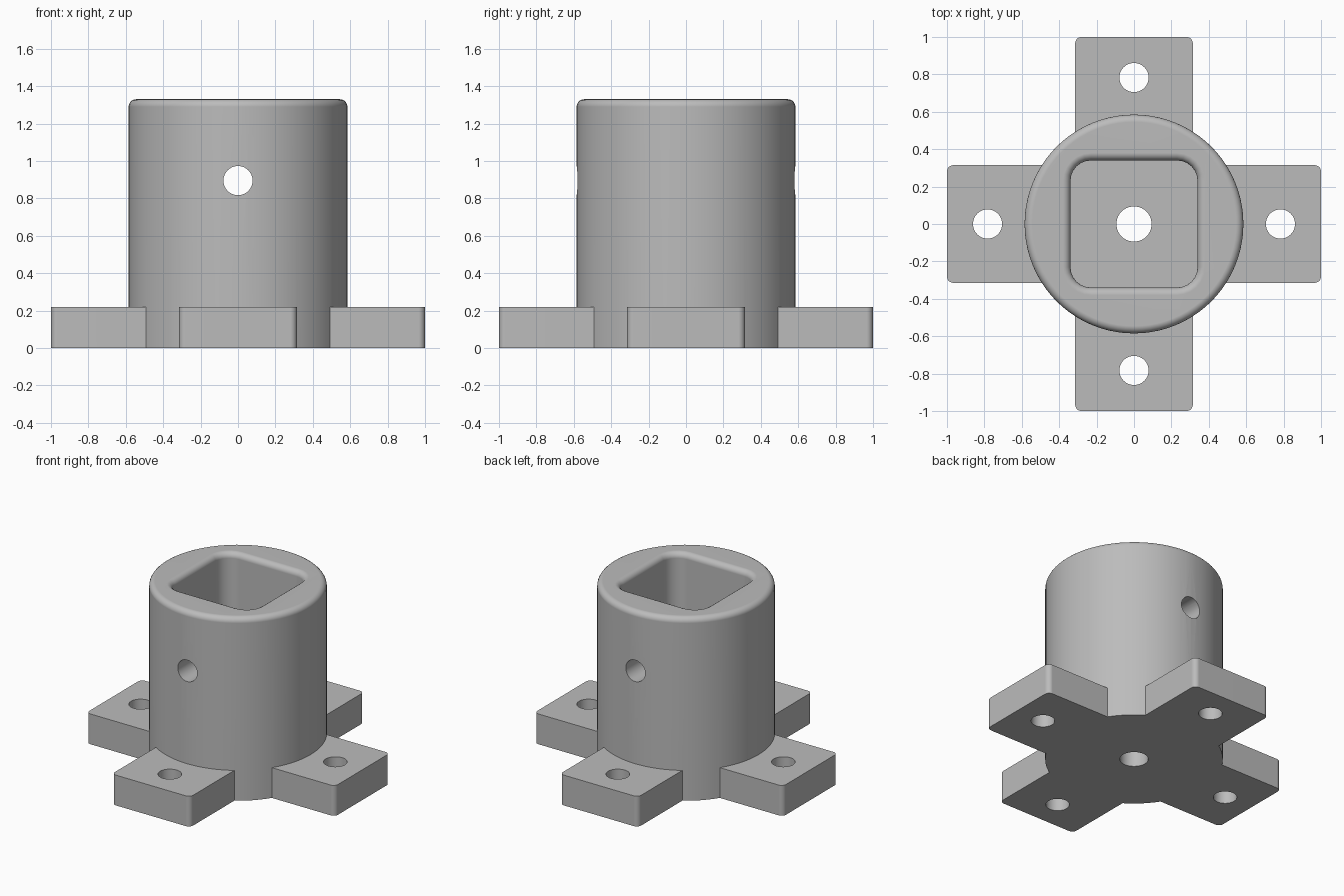
import bpy, bmesh, math
from mathutils import Matrix

HEIGHT, RADIUS, FLANGE = 1.33, 0.585, 0.22

if "Cube" in bpy.data.objects:
    bpy.data.objects.remove(bpy.data.objects["Cube"], do_unlink=True)

grey = bpy.data.materials.new("plain grey")
grey.use_nodes = True
grey.diffuse_color = (0.5, 0.5, 0.5, 1)
grey.node_tree.nodes["Principled BSDF"].inputs["Base Color"].default_value = (0.5, 0.5, 0.5, 1)


def outline(hx, hy, r, steps):
    """Rectangle with rounded corners; a circle when r equals both halves."""
    points = []
    for corner in range(4):
        cx = (hx - r) * (1 if corner in (0, 3) else -1)
        cy = (hy - r) * (1 if corner < 2 else -1)
        is_circle = r >= hx
        for i in range(steps if is_circle else steps + 1):
            a = (corner + i / steps) * math.pi / 2
            points.append((cx + r * math.cos(a), cy + r * math.sin(a)))
    return points


def loft(name, rings, matrix=Matrix()):
    """Closed solid through a stack of (outline, z) rings."""
    bm = bmesh.new()
    loops = [[bm.verts.new((x, y, z)) for x, y in pts] for pts, z in rings]
    for low, high in zip(loops, loops[1:]):
        n = len(low)
        for i in range(n):
            j = (i + 1) % n
            bm.faces.new((low[i], low[j], high[j], high[i]))
    bm.faces.new(loops[0][::-1])
    bm.faces.new(loops[-1])
    bm.transform(matrix)
    bmesh.ops.recalc_face_normals(bm, faces=bm.faces)
    mesh = bpy.data.meshes.new(name)
    bm.to_mesh(mesh)
    bm.free()
    mesh.materials.append(grey)
    obj = bpy.data.objects.new(name, mesh)
    bpy.context.collection.objects.link(obj)
    return obj


def drill(name, r, low, high, matrix=Matrix()):
    ring = outline(r, r, r, 10)
    return loft(name, [(ring, low), (ring, high)], matrix)


def combine(target, tool, operation):
    """Apply a boolean and discard the tool."""
    tool.hide_render = True
    mod = target.modifiers.new(operation.title(), 'BOOLEAN')
    mod.operation, mod.solver, mod.object = operation, 'EXACT', tool
    bpy.context.view_layer.objects.active = target
    bpy.ops.object.modifier_apply(modifier=mod.name)
    bpy.data.objects.remove(tool, do_unlink=True)


# Round body with a filleted top edge
FILLET = 0.04
rings = [(outline(RADIUS, RADIUS, RADIUS, 20), 0)]
for i in range(6):
    a = i / 5 * math.pi / 2
    r = RADIUS - FILLET * (1 - math.cos(a))
    rings.append((outline(r, r, r, 20), HEIGHT - FILLET * (1 - math.sin(a))))
socket = loft("mounting_socket", rings)

# Crossed flange bars
for hx, hy in ((1, 0.315), (0.315, 1)):
    bar = outline(hx, hy, 0.035, 5)
    combine(socket, loft("flange_bar", [(bar, 0), (bar, FLANGE)]), 'UNION')

# Square pocket with rounded corners and a flared rim
HALF, CORNER = 0.34, 0.11
rings = [(outline(HALF, HALF, CORNER, 6), FLANGE)]
for i in range(6):
    a = i / 5 * math.pi / 2
    grow = FILLET * (1 - math.cos(a))
    rings.append((outline(HALF + grow, HALF + grow, CORNER + grow, 6),
                  HEIGHT - FILLET * (1 - math.sin(a))))
rings.append((rings[-1][0], HEIGHT + 0.1))
combine(socket, loft("pocket_cutter", rings), 'DIFFERENCE')

# Floor hole, four screw holes and the cross pin hole
combine(socket, drill("floor_hole_cutter", 0.094, -0.1, 0.4), 'DIFFERENCE')
for x, y in ((1, 0), (-1, 0), (0, 1), (0, -1)):
    place = Matrix.Translation((0.783 * x, 0.783 * y, 0))
    combine(socket, drill("screw_hole_cutter", 0.078, -0.1, 0.4, place), 'DIFFERENCE')
place = Matrix.Translation((0, 0, 0.895)) @ Matrix.Rotation(math.pi / 2, 4, 'X')
combine(socket, drill("pin_hole_cutter", 0.078, -1, 1, place), 'DIFFERENCE')

# Smooth curves, crisp edges
bpy.ops.object.select_all(action='DESELECT')
socket.select_set(True)
bpy.context.view_layer.objects.active = socket
bpy.ops.object.shade_smooth_by_angle(angle=math.radians(30))
weighted = socket.modifiers.new("Weighted Normal", 'WEIGHTED_NORMAL')
weighted.keep_sharp = True
